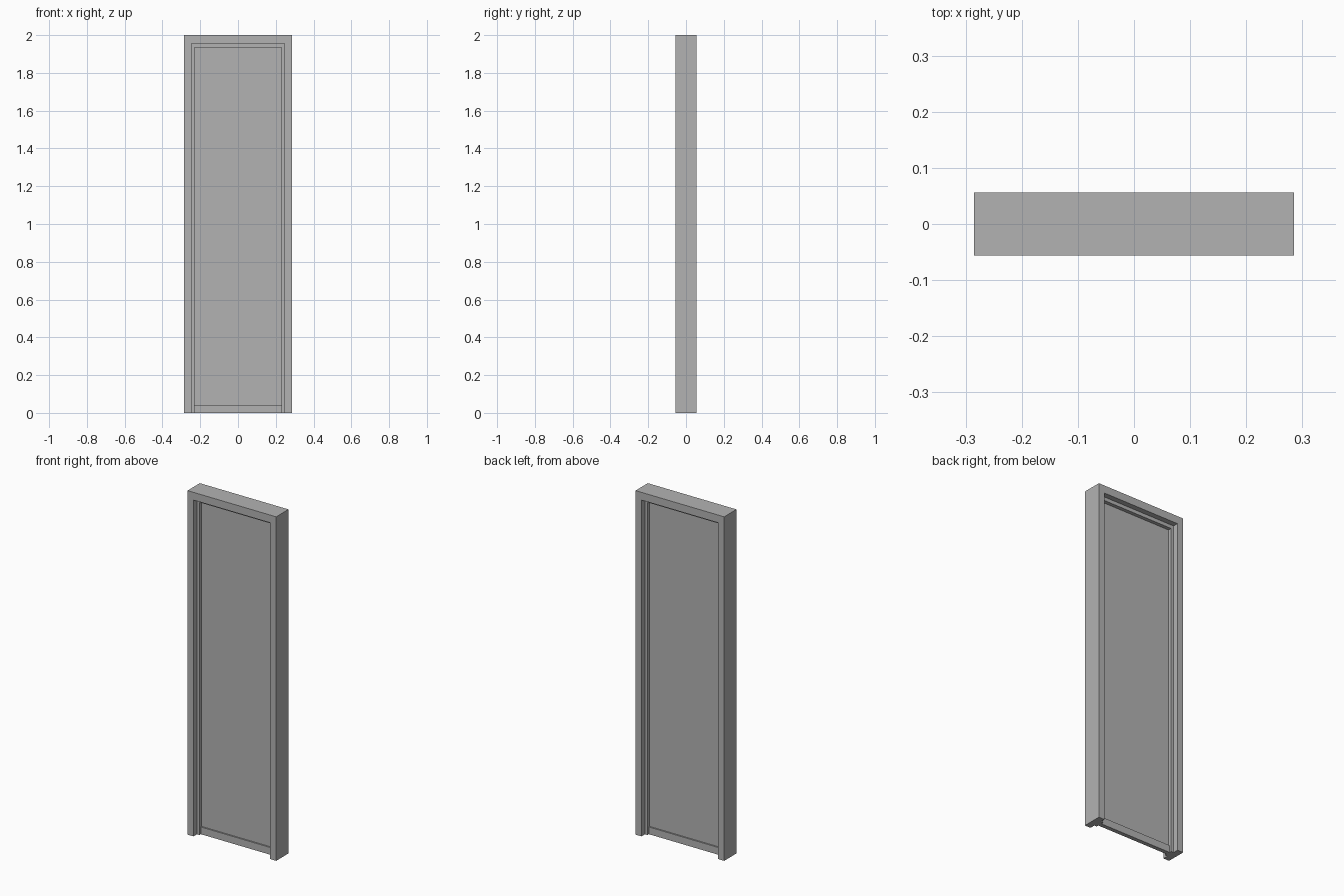
import bpy
import bmesh

cube = bpy.data.objects.get("Cube")
if cube:
    bpy.data.objects.remove(cube, do_unlink=True)

# One flat grey for the whole door
grey = bpy.data.materials.new("plain_grey")
grey.use_nodes = True
colour = (0.45, 0.45, 0.45, 1)
grey.diffuse_color = colour
grey.node_tree.nodes["Principled BSDF"].inputs["Base Color"].default_value = colour


def extrude_profile(name, profile, half_depth):
    """Extrude an x-z outline evenly to both sides of y = 0."""
    bm = bmesh.new()
    face = bm.faces.new([bm.verts.new((x, -half_depth, z)) for x, z in profile])
    result = bmesh.ops.extrude_face_region(bm, geom=[face])
    moved = [v for v in result["geom"] if isinstance(v, bmesh.types.BMVert)]
    bmesh.ops.translate(bm, verts=moved, vec=(0, 2 * half_depth, 0))
    bmesh.ops.recalc_face_normals(bm, faces=bm.faces)
    mesh = bpy.data.meshes.new(name)
    bm.to_mesh(mesh)
    bm.free()
    mesh.materials.append(grey)
    obj = bpy.data.objects.new(name, mesh)
    bpy.context.collection.objects.link(obj)
    return obj


def arch(outer, top, inner, soffit):
    """Square arch outline: two legs and a head, open at the floor."""
    half = [(outer, 0), (outer, top)]
    hole = [(inner, soffit), (inner, 0)]
    return [(-x, z) for x, z in half] + half[::-1] + hole[::-1] + [(-x, z) for x, z in hole]


def slab(half_width, bottom, top):
    return [(-half_width, bottom), (half_width, bottom),
            (half_width, top), (-half_width, top)]


# Outer casing and the stop stepped inside it
extrude_profile("door_frame", arch(0.285, 2.0, 0.247, 1.955), 0.0565)
extrude_profile("door_stop", arch(0.247, 1.955, 0.231, 1.934), 0.025)

# Thin recessed panel above a slightly thicker bottom rail
extrude_profile("door_panel", slab(0.231, 0.042, 1.934), 0.004)
extrude_profile("bottom_rail", slab(0.231, 0, 0.042), 0.012)
